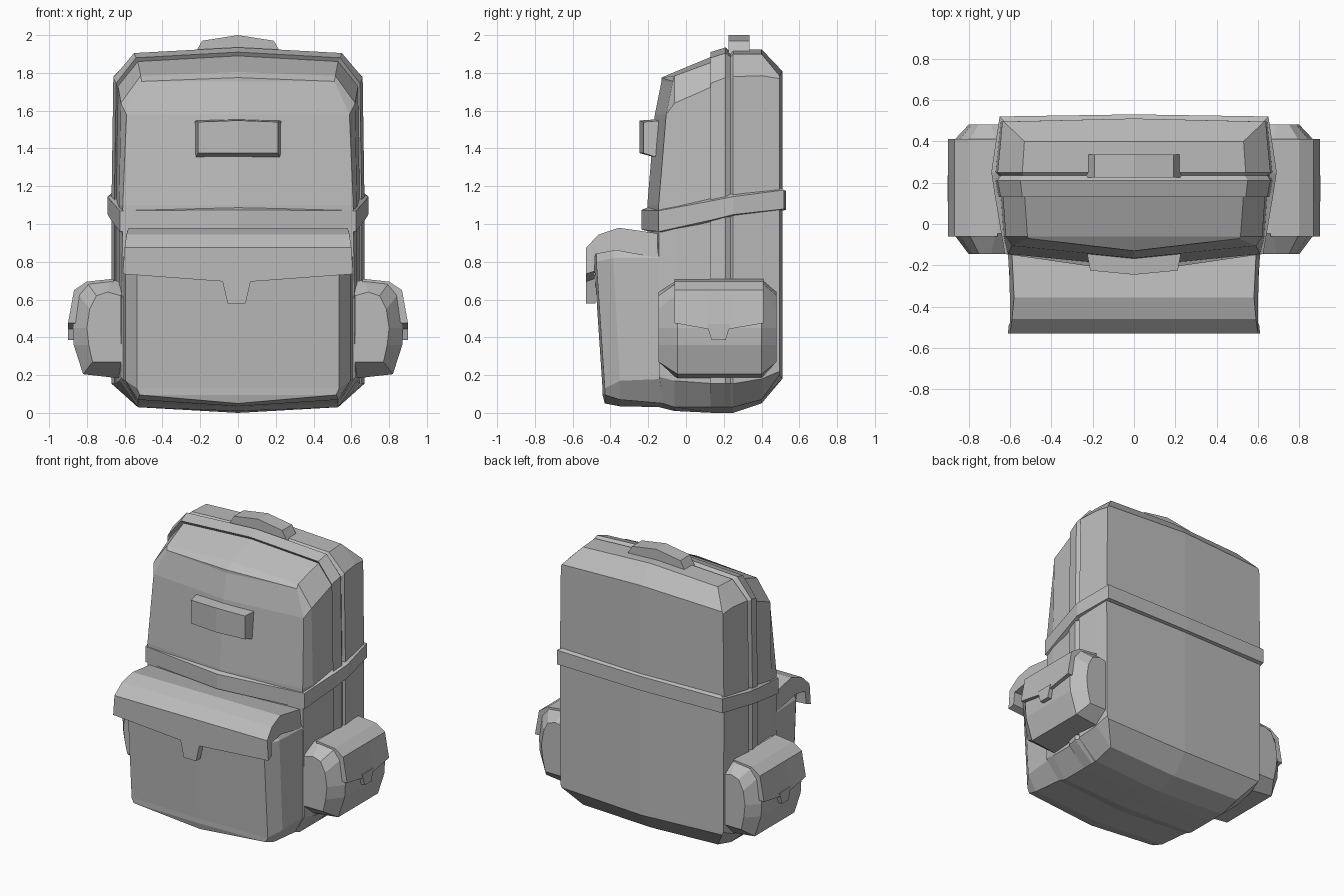
import bpy, bmesh
from mathutils import Vector

cube = bpy.data.objects.get("Cube")
if cube:
    bpy.data.objects.remove(cube, do_unlink=True)

GREY = (0.5, 0.5, 0.5, 1)
fabric = bpy.data.materials.new("grey fabric")
fabric.use_nodes = True
fabric.diffuse_color = GREY
fabric.node_tree.nodes["Principled BSDF"].inputs["Base Color"].default_value = GREY


def finish(name, bm):
    bmesh.ops.remove_doubles(bm, verts=bm.verts, dist=0.0005)
    bmesh.ops.recalc_face_normals(bm, faces=bm.faces)
    mesh = bpy.data.meshes.new(name)
    bm.to_mesh(mesh)
    bm.free()
    mesh.materials.append(fabric)
    obj = bpy.data.objects.new(name, mesh)
    bpy.context.collection.objects.link(obj)
    return obj


def loft(name, rings, caps=True, closed=False):
    """Skin a list of equal point loops."""
    bm = bmesh.new()
    loops = [[bm.verts.new(p) for p in ring] for ring in rings]
    pairs = list(zip(loops, loops[1:]))
    if closed:
        pairs.append((loops[-1], loops[0]))
    for a, b in pairs:
        for i in range(len(a)):
            j = (i + 1) % len(a)
            bm.faces.new((a[i], a[j], b[j], b[i]))
    if caps and not closed:
        bm.faces.new(loops[0])
        bm.faces.new(loops[-1])
    return finish(name, bm)


def shell(name, rings, front_bow, back_bow):
    """Skin half outlines, mirror them, and close the ends with bowed panels."""
    bm = bmesh.new()
    for side in (1, -1):
        loops = [[bm.verts.new((side * x, y, z)) for x, y, z in r] for r in rings]
        for a, b in zip(loops, loops[1:]):
            for i in range(len(a) - 1):
                bm.faces.new((a[i], a[i + 1], b[i + 1], b[i]))
        for loop, bow in ((loops[0], front_bow), (loops[-1], back_bow)):
            spine = [loop[0]]
            for v in loop[1:-1]:
                spine.append(bm.verts.new((0, v.co.y + bow, v.co.z)))
            spine.append(loop[-1])
            for i in range(1, len(loop) - 2):
                bm.faces.new((loop[i], loop[i + 1], spine[i + 1], spine[i]))
            bm.faces.new((loop[0], loop[1], spine[1]))
            bm.faces.new((loop[-1], loop[-2], spine[-2]))
    return finish(name, bm)


def outline(y, w, top, shoulder_x, shoulder, side_top, low, foot_x, foot, bottom):
    """Half of an upright section with chamfered corners."""
    pts = [(0, top), (shoulder_x, shoulder), (w - 0.01, side_top), (w, 1.1),
           (w, low), (foot_x, foot), (0, bottom)]
    return [(x, y, z) for x, z in pts]


# Main body: bowed front panel, raised piping, and the back compartment
front = [(0, -0.13, 1.775), (0.51, -0.07, 1.755), (0.59, -0.105, 1.58),
         (0.61, -0.145, 1.1), (0.62, -0.14, 0.19), (0.53, -0.12, 0.05), (0, -0.14, 0.03)]
back = [(0, 0.51, 1.81), (0.63, 0.495, 1.785), (0.637, 0.495, 1.77),
        (0.645, 0.495, 1.1), (0.64, 0.495, 0.22), (0.63, 0.495, 0.2), (0, 0.51, 0.18)]
under = (0.53, 0.03, 0)
shell("main_body", [
    front,
    outline(-0.06, 0.63, 1.805, 0.515, 1.785, 1.64, 0.17, 0.53, 0.03, 0.01),
    outline(0.145, 0.645, 1.89, 0.53, 1.86, 1.73, 0.155, *under),
    outline(0.13, 0.655, 1.91, 0.54, 1.88, 1.745, 0.155, *under),
    outline(0.21, 0.67, 1.935, 0.55, 1.905, 1.775, 0.155, *under),
    outline(0.235, 0.655, 1.91, 0.535, 1.885, 1.76, 0.155, *under),
    outline(0.25, 0.67, 1.925, 0.54, 1.9, 1.78, 0.155, *under),
    outline(0.4, 0.655, 1.925, 0.53, 1.9, 1.785, 0.18, 0.53, 0.07, 0.05),
    back], -0.06, 0.015)

# Tilted belt around the middle
half_plan = [(0, -0.235, 0.955, 1.1), (0.625, -0.145, 0.945, 1.095),
             (0.675, 0.15, 1.01, 1.15), (0.69, 0.25, 1.035, 1.17),
             (0.65, 0.52, 1.065, 1.205), (0, 0.53, 1.06, 1.2)]
plan = half_plan + [(-x, y, a, b) for x, y, a, b in half_plan[-2:0:-1]]
belt = []
for x, y, low, high in plan:
    inner = Vector((x * 0.92, 0.17 + (y - 0.17) * 0.84))
    belt.append([(inner.x, inner.y, low), (x, y, low + 0.015),
                 (x, y, high - 0.025), (inner.x, inner.y, high)])
loft("belt", belt, closed=True)

# Front pocket
def pocket_ring(y_top, y_low, w, top, side_top, low, foot_x, foot, bottom):
    return [(0, y_top, top), (w - 0.05, y_top, top), (w, y_top, side_top),
            (w, y_low, low), (foot_x, y_low, foot), (0, y_low, bottom)]

shell("front_pocket", [
    pocket_ring(-0.475, -0.43, 0.535, 0.85, 0.8, 0.13, 0.52, 0.095, 0.05),
    pocket_ring(-0.385, -0.35, 0.595, 0.89, 0.82, 0.17, 0.53, 0.07, 0.035),
    pocket_ring(-0.14, -0.12, 0.61, 0.9, 0.82, 0.18, 0.53, 0.05, 0.03)], -0.012, 0)

# Front pocket flap with its pointed tab
profile = [(-0.15, 0.95), (-0.355, 0.98), (-0.46, 0.945), (-0.53, 0.875), (-0.53, 0.735),
           (-0.485, 0.75), (-0.48, 0.84), (-0.37, 0.86), (-0.15, 0.82)]
widths = [0.59, 0.58, 0.59, 0.6, 0.61, 0.605, 0.6, 0.6, 0.605]


def flap_ring(side, drop):
    ring = [(side * w, y, z) for w, (y, z) in zip(widths, profile)]
    ring[4] = (ring[4][0], -0.53, 0.735 - drop)
    ring[5] = (ring[5][0], -0.485, 0.75 - drop)
    return ring

loft("front_flap", [flap_ring(-1, 0), flap_ring(0, 0.045), flap_ring(1, 0)])
tab = [(-0.09, 0.73), (-0.055, 0.58), (0.04, 0.58), (0.075, 0.73)]
loft("front_flap_tab", [[(x, y, z) for x, z in tab] for y in (-0.529, -0.48)])

# Side pockets, each with a flap and a tab
full = [(0.6, 0.69), (0.67, 0.705), (0.8, 0.69), (0.85, 0.63),
        (0.875, 0.45), (0.87, 0.36), (0.82, 0.205), (0.6, 0.18)]
small = [(0.62, 0.62), (0.69, 0.64), (0.75, 0.62), (0.785, 0.55),
         (0.8, 0.45), (0.79, 0.36), (0.77, 0.27), (0.62, 0.27)]
cover = [(0.66, 0.71), (0.8, 0.695), (0.868, 0.65), (0.9, 0.475),
         (0.86, 0.475), (0.82, 0.6), (0.66, 0.66)]
side_tab = [(0.11, 0.47), (0.135, 0.385), (0.21, 0.385), (0.235, 0.47)]
for label, s in (("left", 1), ("right", -1)):
    loft(label + "_pocket", [[(s * x, y, z) for x, z in ring] for y, ring in
                             ((-0.145, small), (-0.045, full), (0.4, full), (0.48, small))])
    rings = []
    for y, drop in ((-0.06, 0), (0.11, 0.03), (0.235, 0.03), (0.41, 0)):
        rings.append([(s * x, y, z - (drop if z < 0.5 else 0)) for x, z in cover])
    loft(label + "_pocket_flap", rings)
    loft(label + "_pocket_tab", [[(s * x, y, z) for y, z in side_tab] for x in (0.86, 0.901)])

# Front patch, bowed at the middle
patch = []
for x, lean, rise in ((-0.235, 0, 0), (0, -0.02, 0.008), (0.235, 0, 0)):
    patch.append([(x, -0.1, 1.55 + rise), (x * 0.9, -0.225 + lean, 1.54 + rise),
                  (x * 0.9, -0.225 + lean, 1.375), (x, -0.1, 1.335)])
loft("front_patch", patch)

# Carry handle on top
grip = [(-0.235, 1.89), (-0.19, 1.97), (0, 2.0), (0.19, 1.97), (0.235, 1.89)]
loft("top_handle", [[(x, y, z) for x, z in grip] for y in (0.225, 0.335)])
